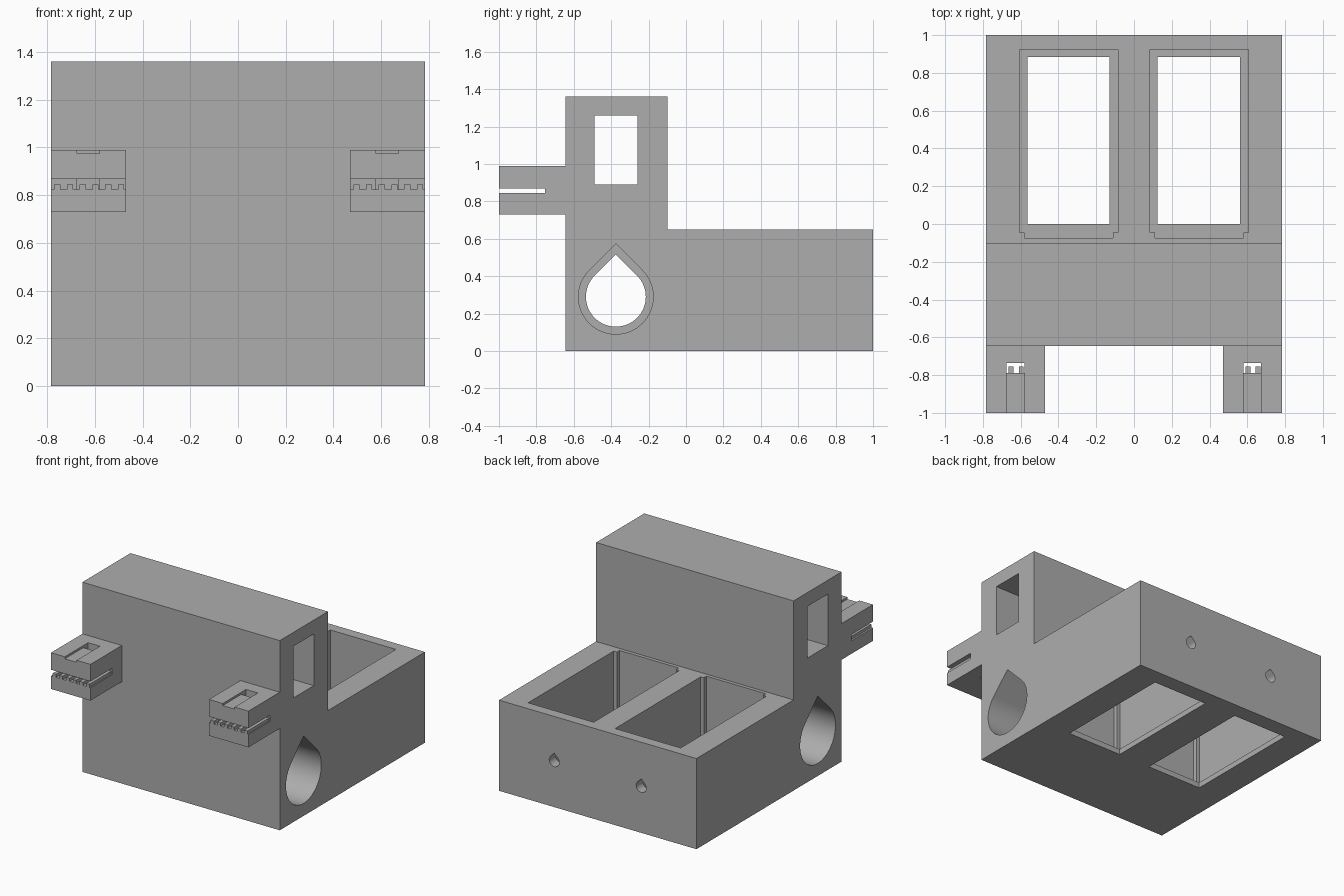
import bpy, bmesh, math

cube = bpy.data.objects.get("Cube")
if cube:
    bpy.data.objects.remove(cube, do_unlink=True)

grey = bpy.data.materials.new("plain grey")
grey.use_nodes = True
grey.diffuse_color = (0.42, 0.42, 0.42, 1)
grey.node_tree.nodes["Principled BSDF"].inputs["Base Color"].default_value = (0.42, 0.42, 0.42, 1)


def prism(name, outline, axis, start, end):
    """Extrude a 2D outline along one world axis."""
    place = {"X": lambda a, b, t: (t, a, b),
             "Y": lambda a, b, t: (a, t, b),
             "Z": lambda a, b, t: (a, b, t)}[axis]
    bm = bmesh.new()
    rings = [[bm.verts.new(place(a, b, t)) for a, b in outline] for t in (start, end)]
    for ring in rings:
        bm.faces.new(ring)
    n = len(outline)
    for i in range(n):
        j = (i + 1) % n
        bm.faces.new((rings[0][i], rings[0][j], rings[1][j], rings[1][i]))
    bmesh.ops.recalc_face_normals(bm, faces=bm.faces)
    mesh = bpy.data.meshes.new(name)
    bm.to_mesh(mesh)
    bm.free()
    mesh.materials.append(grey)
    obj = bpy.data.objects.new(name, mesh)
    bpy.context.collection.objects.link(obj)
    return obj


def box(name, x, y, z):
    corners = [(x[0], y[0]), (x[1], y[0]), (x[1], y[1]), (x[0], y[1])]
    return prism(name, corners, "Z", *z)


def teardrop(a, b, radius, steps=48):
    """Circle with a 45 degree pointed roof."""
    points = [(a, b + radius * math.sqrt(2))]
    for i in range(steps + 1):
        angle = math.radians(135 + 270 * i / steps)
        points.append((a + radius * math.cos(angle), b + radius * math.sin(angle)))
    return points


def cut(target, cutter):
    cutter.hide_render = True
    mod = target.modifiers.new("cut", "BOOLEAN")
    mod.operation = "DIFFERENCE"
    mod.solver = "EXACT"
    mod.object = cutter
    bpy.context.view_layer.objects.active = target
    bpy.ops.object.modifier_apply(modifier=mod.name)
    bpy.data.objects.remove(cutter, do_unlink=True)


# Main body: low rear block with a tall front wall
W = 0.783
body = prism("carriage_body", [(-0.645, 0), (1, 0), (1, 0.65), (-0.1, 0.65),
                               (-0.1, 1.36), (-0.645, 1.36)], "X", -W, W)

# Rectangular passage through the tall wall
cut(body, box("passage_cutter", (-1, 1), (-0.49, -0.26), (0.89, 1.26)))

# Teardrop bore, widened from both ends to leave a lip in the middle
cut(body, prism("bore_cutter", teardrop(-0.375, 0.29, 0.16), "X", -1, 1))
for side in (-1, 1):
    cut(body, prism("bearing_cutter", teardrop(-0.375, 0.29, 0.2), "X", side * 0.14, side))

# Two deep pockets with a bottom lip, a front recess and a rear screw hole
for left in (-0.605, 0.085):
    cut(body, box("pocket_cutter", (left, left + 0.52), (-0.045, 0.925), (0.04, 0.8)))
    cut(body, box("recess_cutter", (left + 0.025, left + 0.495), (-0.075, 0), (0.04, 0.8)))
    cut(body, box("opening_cutter", (left + 0.04, left + 0.475), (0, 0.885), (-0.1, 0.1)))
    cut(body, prism("screw_cutter", teardrop(left + 0.26, 0.33, 0.04, 24), "Y", 0.8, 1.1))

# Belt clamps on the front, each with a slot, tie hole, tie groove and teeth
clamps = []
for side, left in (("right", -W), ("left", W - 0.313)):
    clamp = box(side + "_belt_clamp", (left, left + 0.313), (-1, -0.645), (0.73, 0.99))
    tie = (left + 0.109, left + 0.203)
    cut(clamp, box("slot_cutter", (left - 0.1, left + 0.5), (-1.1, -0.755), (0.823, 0.868)))
    cut(clamp, box("tie_cutter", tie, (-0.79, -0.735), (0.6, 1.1)))
    cut(clamp, box("groove_cutter", tie, (-1.1, -0.77), (0.975, 1.1)))
    clamps.append(clamp)
    for i in range(6):
        x = left + 0.013 + i * 0.0533
        box(f"{side}_belt_tooth_{i + 1}", (x, x + 0.026), (-1, -0.755), (0.823, 0.845))

# Smooth the round bores, keep every corner sharp
bpy.ops.object.select_all(action="DESELECT")
body.select_set(True)
bpy.context.view_layer.objects.active = body
bpy.ops.object.shade_smooth_by_angle(angle=math.radians(30))
